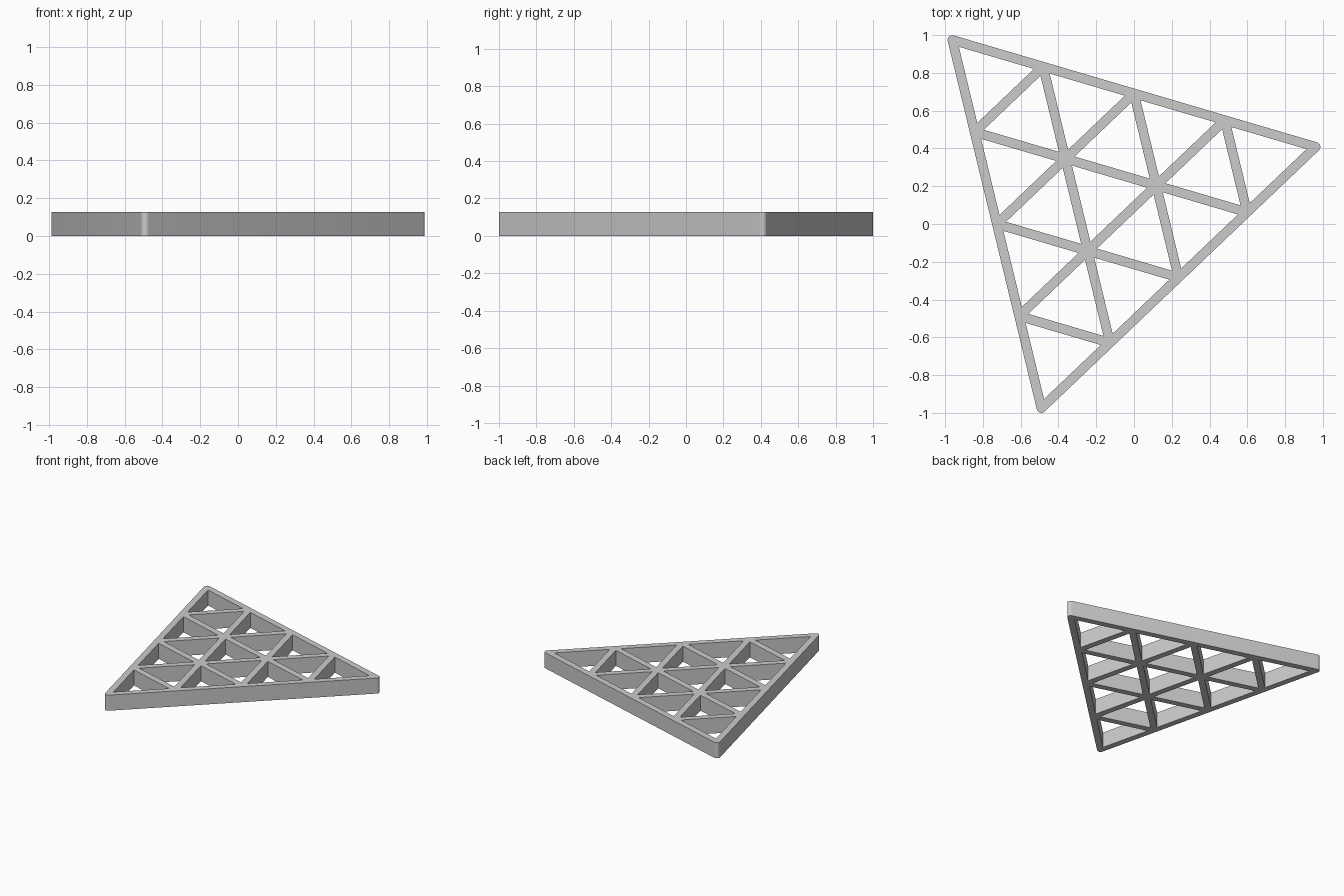
import bpy, bmesh
from math import radians, cos, sin, sqrt
from mathutils import Vector

if "Cube" in bpy.data.objects:
    bpy.data.objects.remove(bpy.data.objects["Cube"])

HEIGHT = 0.127      # lattice thickness
HALF_BAR = 0.025    # half of the bar width
RADIUS = 1.158      # centroid to corner node
DIVS = 4            # cells along each side
CENTRE = Vector((-0.1635, 0.136))


def polar(angle, r):
    return Vector((cos(radians(angle)), sin(radians(angle)))) * r


def add_loop(curve, points):
    spline = curve.splines.new('POLY')
    spline.points.add(len(points) - 1)
    for target, p in zip(spline.points, points):
        target.co = (p.x, p.y, 0, 1)
    spline.use_cyclic_u = True


curve = bpy.data.curves.new("triangle_lattice", 'CURVE')
curve.dimensions = '2D'
curve.fill_mode = 'BOTH'
curve.extrude = HEIGHT / 2

# Outer outline with rounded corners
angles = [13.6 + 120 * i for i in range(3)]
corners = [CENTRE + polar(a, RADIUS) for a in angles]
add_loop(curve, [c + polar(a - 60 + 12 * k, HALF_BAR)
                 for a, c in zip(angles, corners) for k in range(11)])

# Triangular openings between the bars
u = (corners[1] - corners[0]) / DIVS
v = (corners[2] - corners[0]) / DIVS
inradius = u.length / (2 * sqrt(3))
shrink = (inradius - HALF_BAR) / inradius


def node(i, j):
    return corners[0] + u * i + v * j


def add_hole(tri):
    mid = sum(tri, Vector((0, 0))) / 3
    add_loop(curve, [mid + (p - mid) * shrink for p in tri])


for i in range(DIVS):
    for j in range(DIVS - i):
        add_hole([node(i, j), node(i + 1, j), node(i, j + 1)])
        if i + j < DIVS - 1:
            add_hole([node(i + 1, j), node(i + 1, j + 1), node(i, j + 1)])

# Turn the filled profile into one closed mesh standing on the ground
profile = bpy.data.objects.new("lattice_profile", curve)
bpy.context.collection.objects.link(profile)
bpy.context.view_layer.update()
deps = bpy.context.evaluated_depsgraph_get()
mesh = bpy.data.meshes.new_from_object(profile.evaluated_get(deps))
bpy.data.objects.remove(profile)

bm = bmesh.new()
bm.from_mesh(mesh)
bmesh.ops.remove_doubles(bm, verts=bm.verts, dist=0.0005)
bmesh.ops.translate(bm, verts=bm.verts, vec=(0, 0, HEIGHT / 2))
bmesh.ops.recalc_face_normals(bm, faces=bm.faces)
bm.to_mesh(mesh)
bm.free()

lattice = bpy.data.objects.new("triangle_lattice", mesh)
bpy.context.collection.objects.link(lattice)
bpy.context.view_layer.objects.active = lattice
lattice.select_set(True)
bpy.ops.object.shade_smooth_by_angle(angle=radians(30))
